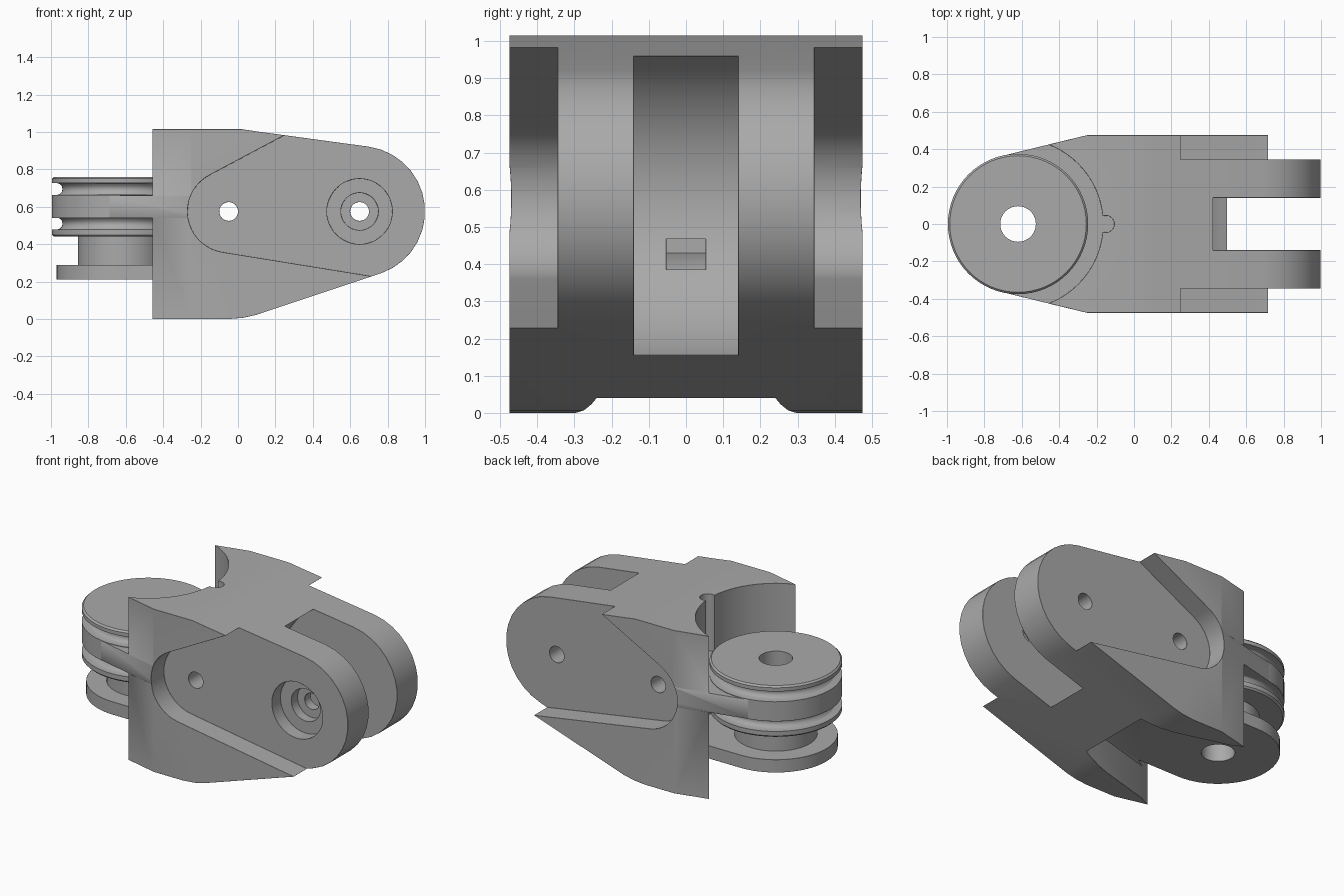
import bpy, bmesh, math
from math import sin, cos, radians

if "Cube" in bpy.data.objects:
    bpy.data.objects.remove(bpy.data.objects["Cube"])

grey = bpy.data.materials.new("plain grey")
grey.use_nodes = True
grey.diffuse_color = (0.4, 0.4, 0.4, 1)
grey.node_tree.nodes["Principled BSDF"].inputs["Base Color"].default_value = (0.4, 0.4, 0.4, 1)


def arc(cx, cy, r, start, end, steps):
    angles = [radians(start + (end - start) * i / steps) for i in range(steps + 1)]
    return [(cx + r * cos(a), cy + r * sin(a)) for a in angles]


def circle(cx, cy, r, steps=48):
    return arc(cx, cy, r, 0, 360, steps)[:-1]


def make(name, bm):
    bmesh.ops.recalc_face_normals(bm, faces=bm.faces)
    mesh = bpy.data.meshes.new(name)
    bm.to_mesh(mesh)
    bm.free()
    mesh.materials.append(grey)
    obj = bpy.data.objects.new(name, mesh)
    bpy.context.collection.objects.link(obj)
    return obj


def prism(name, outline, low, high, axis="Z"):
    """Extrude an outline along Z (plan) or Y (side profile)."""
    place = {"Z": lambda u, v, w: (u, v, w), "Y": lambda u, v, w: (u, w, v)}[axis]
    bm = bmesh.new()
    face = bm.faces.new([bm.verts.new(place(u, v, low)) for u, v in outline])
    new = bmesh.ops.extrude_face_region(bm, geom=[face])["geom"]
    shift = place(0, 0, high - low)
    bmesh.ops.translate(bm, vec=shift, verts=[g for g in new if isinstance(g, bmesh.types.BMVert)])
    return make(name, bm)


def apply(obj, mod):
    bpy.context.view_layer.objects.active = obj
    bpy.ops.object.modifier_apply(modifier=mod.name)


def combine(obj, other, operation="DIFFERENCE"):
    mod = obj.modifiers.new("combine", "BOOLEAN")
    mod.object, mod.operation, mod.solver = other, operation, "EXACT"
    apply(obj, mod)
    bpy.data.objects.remove(other)


def lathe(name, profile, x, steps=64):
    """Revolve a closed (radius, z) profile about a vertical axis at x."""
    bm = bmesh.new()
    rings = [[bm.verts.new((x + r * cos(2 * math.pi * i / steps), r * sin(2 * math.pi * i / steps), z))
              for r, z in profile] for i in range(steps)]
    n = len(profile)
    for i in range(steps):
        a, b = rings[i], rings[(i + 1) % steps]
        for j in range(n):
            k = (j + 1) % n
            bm.faces.new((a[j], b[j], b[k], a[k]))
    return make(name, bm)


# Key positions
wheel_x, wheel_r, bore = -0.62, 0.375, 0.095
pivot = (0.65, 0.575)
pin = (-0.05, 0.575)
top, width = 1.015, 0.475

# Body block: side profile trimmed by the tapered plan
side = [(-0.46, top), (-0.46, 0), (-0.05, 0), (0.03, 0.007), (0.1, 0.023)]
side += arc(*pivot, 0.35, -71, 82, 14) + [(0.1, 1.003), (0.02, top)]
body = prism("body", side, -0.6, 0.6, "Y")
taper = arc(wheel_x, 0, wheel_r - 0.001, 103.6, 256.4, 30)
plan = taper + [(-0.25, -width), (1.2, -width), (1.2, width), (-0.25, width)]
combine(body, prism("plan", plan, -0.2, 1.3), "INTERSECT")

# Round clearance around the wheel, and the small vertical groove in its wall
combine(body, prism("clearance", circle(wheel_x, 0, 0.455, 72), -0.2, 1.3))
combine(body, prism("groove", circle(-0.15, 0, 0.045, 24), 0.6, 1.3))

# Web joining wheel and body, and the lower plate
web = taper + [(-0.25, -width), (-0.1, -0.3), (-0.1, 0.3), (-0.25, width)]
combine(body, prism("web", web, 0.54, 0.66), "UNION")
tongue = arc(wheel_x, 0, 0.35, 90, 270, 30) + [(-0.1, -0.35), (-0.1, 0.35)]
combine(body, prism("lower_plate", tongue, 0.21, 0.29), "UNION")

# Cavity under the body
under = [(-0.6, 0.45), (0.15, 0.24), (0.15, -0.24), (-0.6, -0.45)]
combine(body, prism("cavity", under, -0.2, 0.21))

# Sunken side panels opening towards the fork end
panel = arc(*pin, 0.22, 118, 261, 18) + [(1.3, 0.134), (1.3, 1.542)]
for sign in (-1, 1):
    low, high = sorted((sign * 0.345, sign * 0.7))
    combine(body, prism("panel", panel, low, high, "Y"))

# Fork slot with a rounded floor, and the small window in that floor
combine(body, prism("slot", circle(*pivot, 0.447, 72), -0.14, 0.14, "Y"))
window = prism("window", [(0.0, 0.43), (0.0, 0.5), (0.3, 0.455), (0.3, 0.375)], -0.053, 0.053, "Y")
combine(body, window)

# Pin holes, the stepped recess on the front cheek, and the wheel bore
for centre in (pin, pivot):
    combine(body, prism("pin_hole", circle(*centre, 0.05, 32), -0.7, 0.7, "Y"))
combine(body, prism("recess", circle(*pivot, 0.175), -0.7, -0.26, "Y"))
combine(body, prism("inner_recess", circle(*pivot, 0.1), -0.7, -0.2, "Y"))
combine(body, prism("bore", circle(wheel_x, 0, bore, 64), -0.2, 1.3))

# Thin chamfer on the sharp edges
bevel = body.modifiers.new("chamfer", "BEVEL")
bevel.width, bevel.segments = 0.008, 1
bevel.limit_method, bevel.angle_limit = "ANGLE", radians(50)
apply(body, bevel)

# Grooved wheel with its hub
rim = [(bore, 0.28), (0.235, 0.28), (0.235, 0.44), (wheel_r - 0.01, 0.44), (wheel_r, 0.45)]
for z in (0.51, 0.695):
    rim += [(wheel_r - 0.025 + r, h) for r, h in
            [(0.025, z - 0.032)] + [(-0.032 * cos(a), z + 0.032 * sin(a))
             for a in map(radians, range(-90, 91, 30))] + [(0.025, z + 0.032)]]
rim += [(wheel_r, 0.75), (wheel_r - 0.01, 0.76), (bore, 0.76)]
wheel = lathe("grooved_wheel", rim, wheel_x)

for obj in (body, wheel):
    bpy.ops.object.select_all(action="DESELECT")
    obj.select_set(True)
    bpy.context.view_layer.objects.active = obj
    bpy.ops.object.shade_smooth_by_angle(angle=radians(30))
